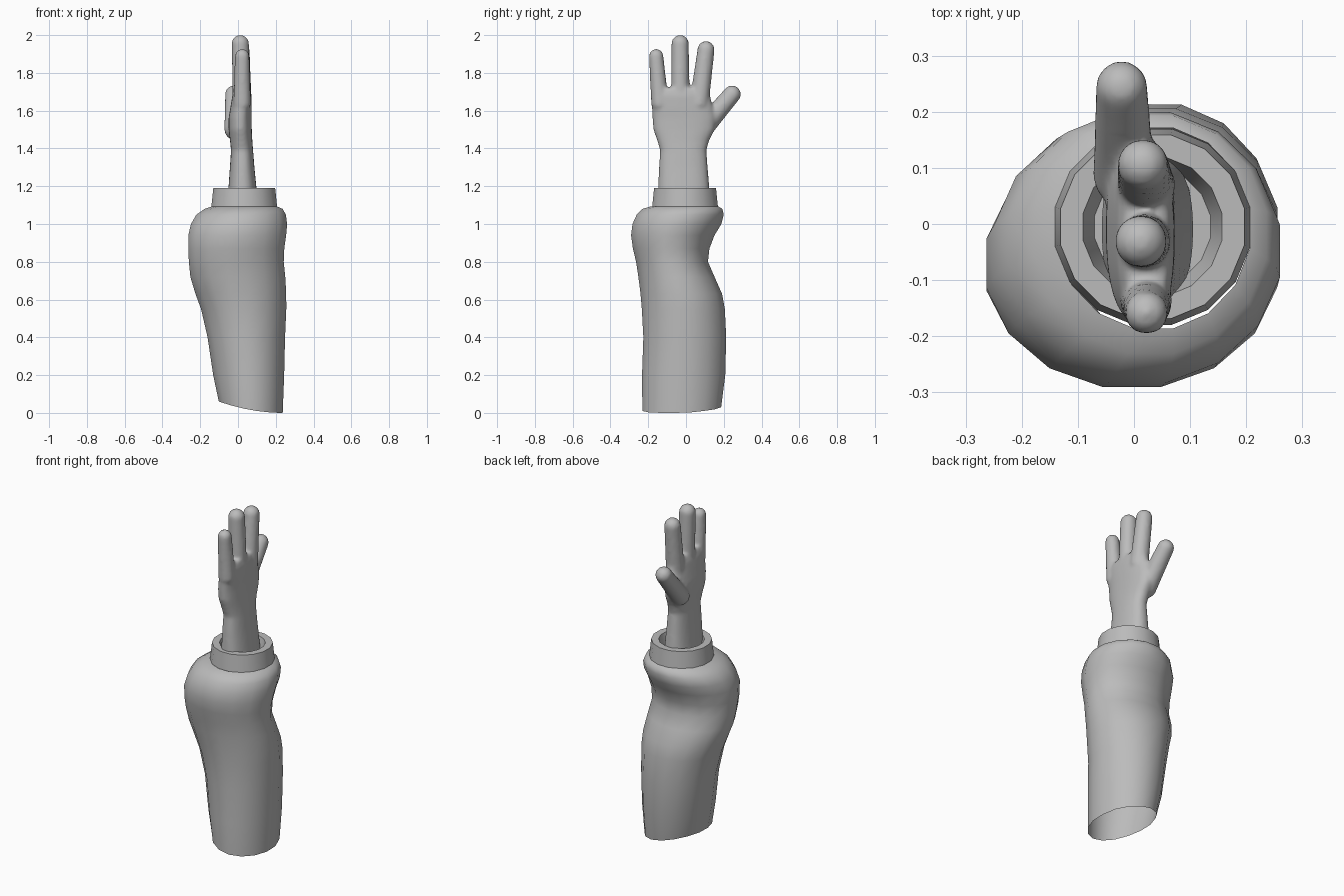
import bpy, bmesh, math
from mathutils import Vector

if "Cube" in bpy.data.objects:
    bpy.data.objects.remove(bpy.data.objects["Cube"])

grey = bpy.data.materials.new("plain grey")
grey.diffuse_color = (0.5, 0.5, 0.5, 1)
grey.use_nodes = True
grey.node_tree.nodes["Principled BSDF"].inputs["Base Color"].default_value = grey.diffuse_color


def finish(bm, name, angle=None):
    bmesh.ops.recalc_face_normals(bm, faces=bm.faces)
    me = bpy.data.meshes.new(name)
    bm.to_mesh(me)
    bm.free()
    ob = bpy.data.objects.new(name, me)
    bpy.context.collection.objects.link(ob)
    me.materials.append(grey)
    if angle:
        bpy.ops.object.select_all(action='DESELECT')
        ob.select_set(True)
        bpy.context.view_layer.objects.active = ob
        bpy.ops.object.shade_smooth_by_angle(angle=math.radians(angle))
    return ob


def loft(bm, rings, n, power=1.0, cap_start=False, cap_end=False):
    """Skin oval rings given as (z, xmin, xmax, ymin, ymax)."""
    def p(v):
        return math.copysign(abs(v) ** power, v)
    loops = []
    for z, x0, x1, y0, y1 in rings:
        loop = []
        for i in range(n):
            a = 2 * math.pi * (i + 0.5) / n
            loop.append(bm.verts.new(((x0 + x1) / 2 + (x1 - x0) / 2 * p(math.cos(a)),
                                      (y0 + y1) / 2 + (y1 - y0) / 2 * p(math.sin(a)), z)))
        loops.append(loop)
    for a, b in zip(loops, loops[1:]):
        for i in range(n):
            j = (i + 1) % n
            bm.faces.new((a[i], a[j], b[j], b[i]))
    if cap_start:
        bm.faces.new(loops[0][::-1])
    if cap_end:
        bm.faces.new(loops[-1])
    return loops


# Sleeve: open at the slanted bottom, bulging at the elbow side, dented at the back
bm = bmesh.new()
loops = loft(bm, [
    (0.00, -0.105, 0.24, -0.235, 0.19),
    (0.20, -0.135, 0.248, -0.237, 0.212),
    (0.40, -0.165, 0.253, -0.23, 0.217),
    (0.55, -0.20, 0.26, -0.238, 0.21),
    (0.63, -0.23, 0.26, -0.245, 0.195),
    (0.72, -0.257, 0.255, -0.256, 0.155),
    (0.80, -0.265, 0.247, -0.268, 0.12),
    (0.87, -0.268, 0.25, -0.285, 0.128),
    (0.94, -0.268, 0.26, -0.295, 0.155),
    (1.00, -0.254, 0.265, -0.288, 0.192),
    (1.05, -0.225, 0.258, -0.265, 0.204),
    (1.08, -0.18, 0.24, -0.235, 0.197),
    (1.093, -0.14, 0.21, -0.19, 0.175),
], 16)
for v in loops[0]:
    v.co.z = 0.06 * ((0.24 - v.co.x) / 0.34) ** 2 + 0.02 * max(0, v.co.y) / 0.19
finish(bm, "sleeve", 50)

# Cuff: thick ring with a floor inside
bm = bmesh.new()
loft(bm, [(z, 0.033 - r, 0.033 + r, -0.005 - r, -0.005 + r) for z, r in
          ((1.085, 0.178), (1.19, 0.167), (1.19, 0.126), (1.10, 0.105))],
     16, cap_end=True)
finish(bm, "cuff", 30)

# Hand: forearm and palm loft plus rounded fingers, fused into one skin
bm = bmesh.new()
loft(bm, [
    (1.09, -0.06, 0.108, -0.152, 0.132),
    (1.20, -0.05, 0.097, -0.147, 0.123),
    (1.30, -0.043, 0.087, -0.143, 0.115),
    (1.39, -0.037, 0.08, -0.137, 0.108),
    (1.44, -0.042, 0.076, -0.152, 0.122),
    (1.50, -0.05, 0.073, -0.173, 0.152),
    (1.56, -0.05, 0.072, -0.178, 0.158),
    (1.62, -0.04, 0.073, -0.181, 0.142),
    (1.68, -0.03, 0.072, -0.184, 0.128),
    (1.72, -0.015, 0.062, -0.18, 0.118),
], 32, power=0.85, cap_start=True, cap_end=True)
fingers = [  # base, base radius, tip centre, tip radius
    ((0.022, -0.138, 1.64), 0.047, (0.022, -0.158, 1.888), 0.039),
    ((0.022, -0.030, 1.64), 0.050, (0.012, -0.031, 1.954), 0.047),
    ((0.022, 0.070, 1.64), 0.052, (0.016, 0.106, 1.923), 0.046),
    ((-0.018, 0.085, 1.50), 0.055, (-0.022, 0.244, 1.687), 0.047),
]
for base, r0, tip, r1 in fingers:
    for k in range(21):
        t = k / 20
        made = bmesh.ops.create_uvsphere(bm, u_segments=20, v_segments=14,
                                         radius=r0 + (r1 - r0) * t)
        bmesh.ops.translate(bm, verts=made["verts"], vec=Vector(base).lerp(Vector(tip), t))
hand = finish(bm, "hand")
fuse = hand.modifiers.new("fuse", 'REMESH')
fuse.mode = 'VOXEL'
fuse.voxel_size = 0.009
fuse.use_smooth_shade = True
soften = hand.modifiers.new("soften", 'SMOOTH')
soften.factor = 0.5
soften.iterations = 8
